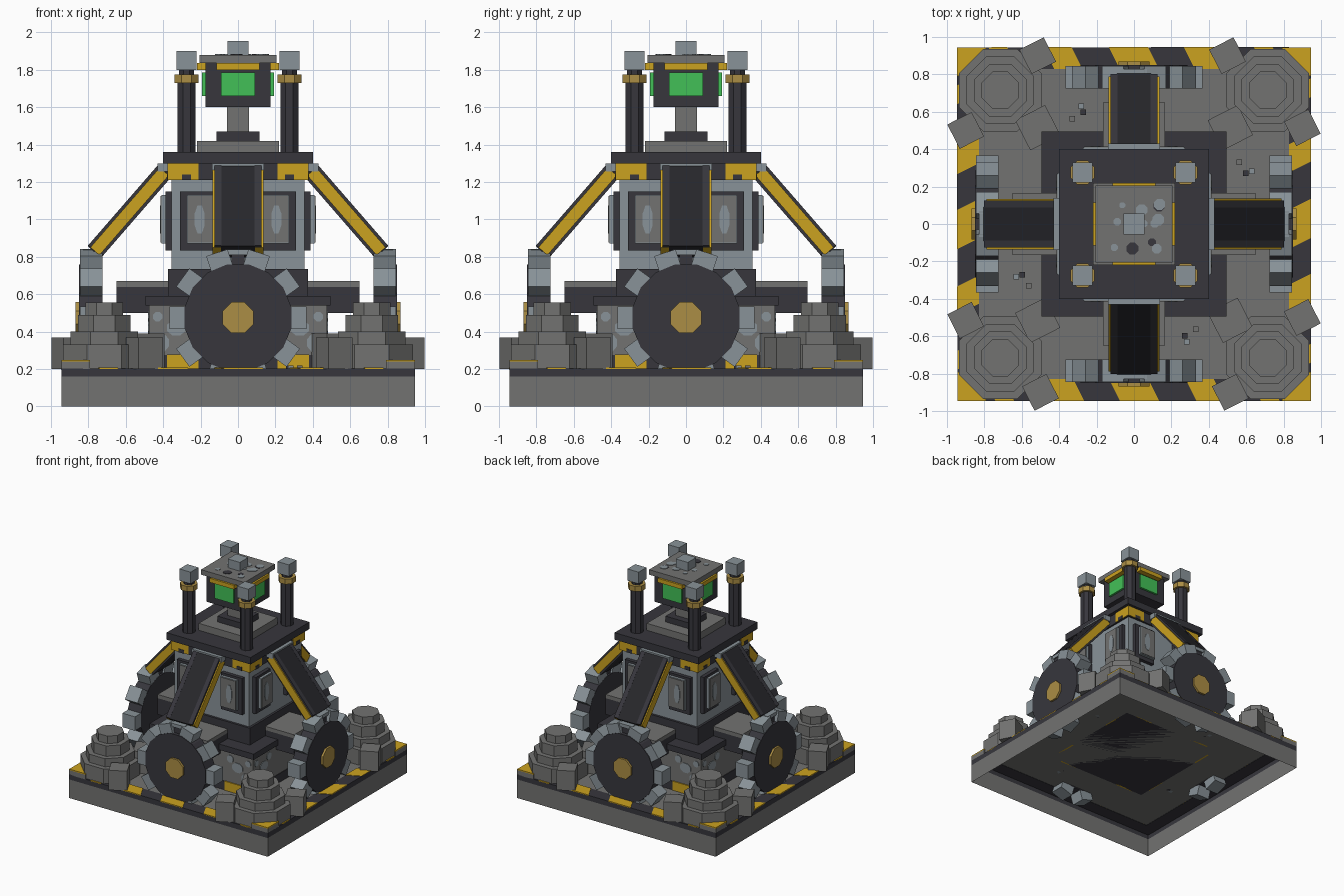
import bpy, bmesh, math, random
from mathutils import Matrix, Vector

cube = bpy.data.objects.get("Cube")
if cube:
    bpy.data.objects.remove(cube)
random.seed(4)


def material(name, rgb):
    m = bpy.data.materials.new(name)
    m.use_nodes = True
    col = (*rgb, 1)
    m.diffuse_color = col
    node = next(n for n in m.node_tree.nodes if n.type == 'BSDF_PRINCIPLED')
    node.inputs["Base Color"].default_value = col
    return m


STONE = material("stone grey", (.17, .17, .165))
DARK = material("charcoal", (.038, .037, .046))
BLACK = material("near black", (.02, .02, .024))
STEEL = material("pale steel", (.25, .29, .315))
YELLOW = material("warning yellow", (.6, .36, .014))
GOLD = material("dull gold", (.41, .27, .058))
GREEN = material("screen green", (.055, .53, .095))


def place(name, bm, mat, copies=1):
    """Make an object, repeated by quarter turns about the centre."""
    me = bpy.data.meshes.new(name)
    bm.to_mesh(me)
    bm.free()
    for m in (mat if isinstance(mat, list) else [mat]):
        me.materials.append(m)
    for k in range(copies):
        ob = bpy.data.objects.new(name, me)
        ob.rotation_euler.z = k * math.pi / 2
        bpy.context.collection.objects.link(ob)


def box_bm(lo, hi):
    bm = bmesh.new()
    lo, hi = Vector(lo), Vector(hi)
    bmesh.ops.create_cube(bm, size=1, matrix=Matrix.Translation((lo + hi) / 2)
                          @ Matrix.Diagonal((*(hi - lo), 1)))
    return bm


def box(name, mat, x, y, z, copies=1, turn=None):
    bm = box_bm((x[0], y[0], z[0]), (x[1], y[1], z[1]))
    if turn:
        bm.transform(turn)
    place(name, bm, mat, copies)


def block(name, mat, half, z0, z1):
    box(name, mat, (-half, half), (-half, half), (z0, z1))


def prism(name, mat, centre, r, depth, sides=8, axis='Z', copies=1, stretch=1):
    """Regular prism, centred, with a flat side facing outward."""
    bm = bmesh.new()
    bmesh.ops.create_cone(bm, cap_ends=True, segments=sides, radius1=r / math.cos(math.pi / sides),
                          radius2=r / math.cos(math.pi / sides), depth=depth,
                          matrix=Matrix.Rotation(math.pi / sides, 4, 'Z'))
    if axis == 'X':
        bm.transform(Matrix.Diagonal((1, 1, stretch, 1)) @ Matrix.Rotation(math.pi / 2, 4, 'Y'))
    bm.transform(Matrix.Translation(centre))
    place(name, bm, mat, copies)


# Base: open-bottomed shell with a dark upper band
bm = box_bm((-.945, -.945, 0), (.945, .945, .2))
bmesh.ops.delete(bm, geom=[f for f in bm.faces if f.normal.z < -.5], context='FACES_ONLY')
bmesh.ops.bisect_plane(bm, geom=bm.verts[:] + bm.edges[:] + bm.faces[:],
                       plane_co=(0, 0, .16), plane_no=(0, 0, 1))
for f in bm.faces:
    c = f.calc_center_median()
    f.material_index = int(.16 < c.z < .199)
place("base_shell", bm, [STONE, DARK])

# Hazard border on the base top
box("base_border", DARK, (.83, .945), (-.83, .945), (.198, .204), 4)
for y, w in ((-.72, .1), (-.38, .17), (0, .21), (.38, .15), (.7, .1)):
    skew = Matrix.Translation((.887, y, 0)) @ Matrix.Rotation(0, 4, 'Z')
    skew[1][0] = .5
    box("border_stripe", YELLOW, (-.058, .058), (-w / 2, w / 2), (.2, .207), 4, skew)

# Corner slabs with yellow tops
box("corner_slab", STONE, (.79, .945), (.79, .945), (.2, .24), 4)
box("corner_slab_top", YELLOW, (.79, .945), (.79, .945), (.24, .249), 4)

# Rock heaps: stacked octagons and tilted blocks
for r, z0, z1 in ((.22, .2, .33), (.18, .33, .4), (.14, .4, .49), (.1, .49, .555)):
    prism("rock_tier", STONE, (.715, .715, (z0 + z1) / 2), r, z1 - z0, copies=4)
for x, y, s, h in ((.5, .9, .073, .37), (.9, .515, .073, .37), (.515, .515, .09, .39)):
    turn = Matrix.Translation((x, y, 0)) @ Matrix.Rotation(math.radians(27), 4, 'Z')
    box("rock_block", STONE, (-s, s), (-s, s), (.2, h), 4, turn)

# Loose rubble on the floor
for i in range(3):
    x, y = random.uniform(.55, .75), random.uniform(.25, .45)
    box("rubble", (DARK, STEEL, STONE)[i], (x - .015, x + .015), (y - .015, y + .015), (.2, .22), 4)

# Lower body with hazard skirt and stone patches
block("lower_body", STONE, .475, .2, .54)
block("body_skirt", DARK, .479, .2, .275)
for s in (-1, 1):
    y = sorted((s * .21, s * .38))
    box("skirt_stripe", YELLOW, (.47, .484), y, (.2, .278), 4)
    for y, z, r, st in ((.33, .42, .05, .8), (.41, .34, .04, 1.2), (.26, .48, .03, 1), (.43, .48, .025, 1)):
        prism("stone_patch", STEEL, (.475, s * y, z), r, .01, axis='X', copies=4, stretch=st)
block("body_plate", DARK, .495, .54, .59)
block("body_collar", DARK, .375, .59, .735)

# Wheel arms
box("wheel_arm", DARK, (.3, .65), (-.165, .165), (.5, .64), 4)
box("wheel_arm_cap", STONE, (.3, .65), (-.165, .165), (.64, .672), 4)

# Upper body
block("upper_body", STEEL, .356, .735, 1.21)
block("hazard_band", DARK, .37, 1.21, 1.3)
for s in (-1, 1):
    box("band_stripe", YELLOW, (.365, .376), sorted((s * .21, s * .376)), (1.212, 1.3), 4)
    box("band_notch", DARK, (.37, .379), sorted((s * .25, s * .3)), (1.21, 1.24), 4)
    # Side windows
    box("window_frame", DARK, (.35, .387), sorted((s * .11, s * .31)), (.835, 1.15), 4)
    box("window_rim", STEEL, (.38, .41), sorted((s * .12, s * .272)), (.87, 1.13), 4)
    box("window_panel", STONE, (.408, .415), sorted((s * .125, s * .266)), (.876, 1.124), 4)
    prism("window_light", STEEL, (.415, s * .205, 1), .027, .006, axis='X', copies=4, stretch=2.8)

# Sloping struts with yellow rails
slope = Matrix.Translation((.578, 0, 1.045)) @ Matrix.Rotation(math.radians(49), 4, 'Y')
box("strut_panel", BLACK, (-.295, .29), (-.092, .092), (-.047, .047), 4, slope)
for s in (-1, 1):
    y = sorted((s * .088, s * .135))
    box("strut_rail", YELLOW, (-.28, .285), y, (-.032, .032), 4, slope)
    for z in (-.04, .04):
        box("rail_edge", DARK, (-.28, .285), sorted((s * .088, s * .125)), (z - .008, z + .008), 4, slope)
box("strut_top_joint", STEEL, (.36, .43), (-.14, .14), (1.255, 1.3), 4)
box("strut_foot", STEEL, (.73, .83), (-.07, .07), (.81, .84), 4)
box("strut_neck", DARK, (.74, .82), (-.035, .035), (.74, .82), 4)

# Toothed wheels
WHEEL = (.787, 0, .475)
prism("wheel", DARK, WHEEL, .285, .126, 16, 'X', 4)
for k in range(10):
    turn = Matrix.Translation(WHEEL) @ Matrix.Rotation(k * math.pi / 5 + math.pi / 2, 4, 'X')
    box("wheel_tooth", STEEL, (-.062, .058), (-.06, .06), (.22, .365), 4, turn)
prism("wheel_hub", GOLD, (.81, 0, .475), .083, .115, 8, 'X', 4)

# Top deck and pedestal
block("top_deck", DARK, .4, 1.3, 1.36)
block("deck_plinth", STONE, .22, 1.36, 1.42)
block("neck_foot", DARK, .115, 1.42, 1.47)
block("neck", STONE, .058, 1.47, 1.61)

# Corner posts with lamps
prism("post", DARK, (.275, .275, 1.55), .048, .38, copies=4)
prism("post_collar", GOLD, (.275, .275, 1.752), .065, .045, copies=4)
prism("post_tip", DARK, (.275, .275, 1.785), .04, .04, copies=4)
box("post_lamp", STEEL, (.222, .328), (.222, .328), (1.8, 1.9), 4)

# Head with four screens
block("head", DARK, .175, 1.6, 1.84)
box("screen", GREEN, (.17, .193), (-.09, .09), (1.66, 1.785), 4)
box("screen_brow", YELLOW, (.17, .22), (-.115, .115), (1.8, 1.835), 4)
block("head_roof", STONE, .207, 1.837, 1.88)
for i in range(14):
    x, y = random.uniform(-.16, .16), random.uniform(-.16, .16)
    prism("roof_patch", DARK if i % 4 == 0 else STEEL, (x, y, 1.88), random.uniform(.015, .033), .006 + i * .0002)
block("roof_knob", STEEL, .057, 1.88, 1.955)
